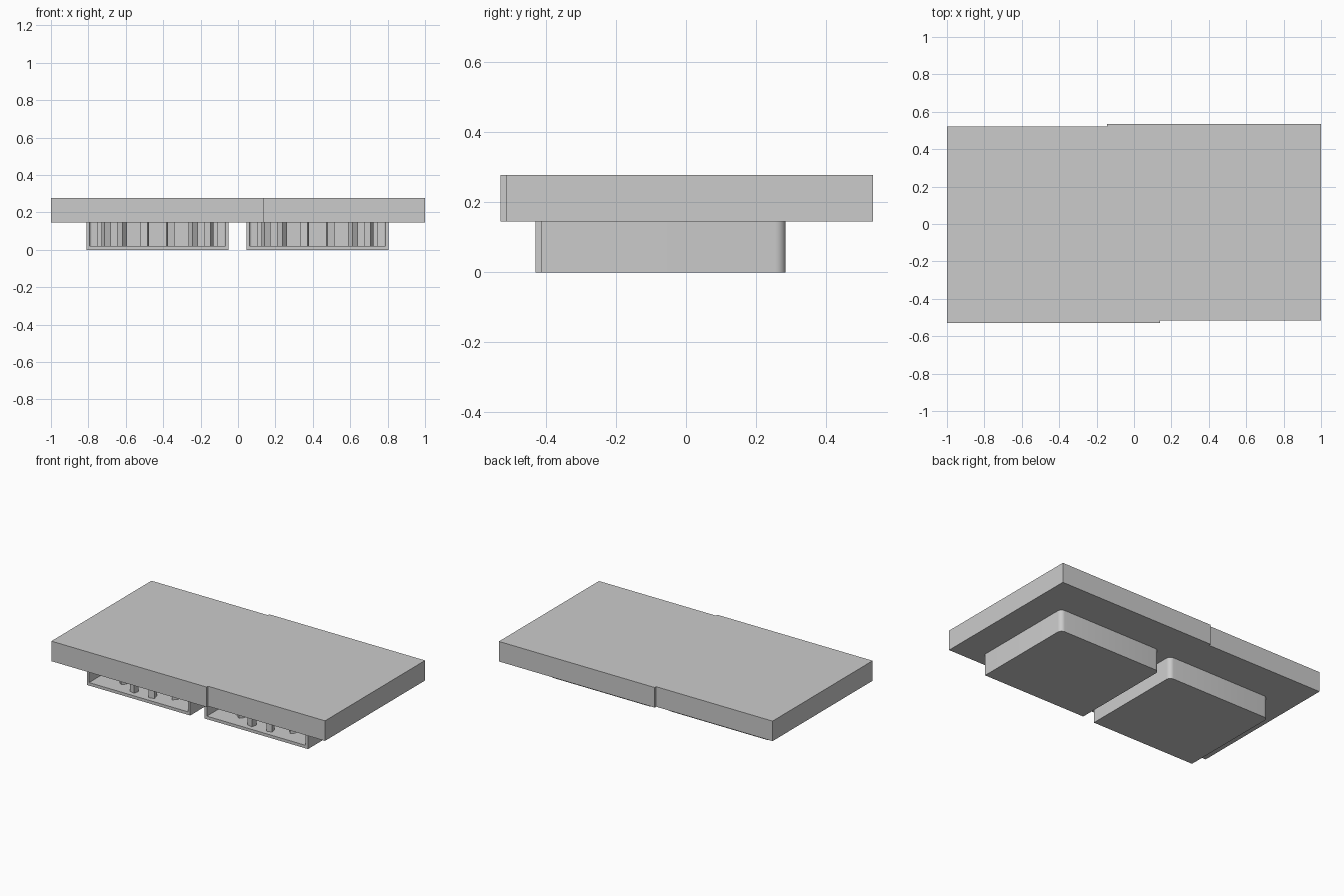
import bpy, bmesh, math
from mathutils import Matrix, Vector

if "Cube" in bpy.data.objects:
    bpy.data.objects.remove(bpy.data.objects["Cube"])

grey = bpy.data.materials.new("light grey")
grey.diffuse_color = (0.6, 0.6, 0.6, 1)
grey.use_nodes = True
grey.node_tree.nodes["Principled BSDF"].inputs["Base Color"].default_value = grey.diffuse_color

Z_FLOOR, Z_SLAB, Z_TOP = 0.02, 0.145, 0.278
HALF_W, HALF_D, WALL = 0.38, 0.35, 0.017


def finish(name, bm, smooth=False):
    bmesh.ops.recalc_face_normals(bm, faces=bm.faces)
    mesh = bpy.data.meshes.new(name)
    bm.to_mesh(mesh)
    bm.free()
    mesh.materials.append(grey)
    obj = bpy.data.objects.new(name, mesh)
    bpy.context.collection.objects.link(obj)
    if smooth:
        bpy.ops.object.select_all(action='DESELECT')
        obj.select_set(True)
        bpy.context.view_layer.objects.active = obj
        bpy.ops.object.shade_smooth_by_angle(angle=math.radians(30))
    return obj


def prism(name, outline, z0, z1, smooth=False):
    bm = bmesh.new()
    face = bm.faces.new([bm.verts.new((x, y, z0)) for x, y in outline])
    top = bmesh.ops.extrude_face_region(bm, geom=[face])
    verts = [g for g in top["geom"] if isinstance(g, bmesh.types.BMVert)]
    bmesh.ops.translate(bm, verts=verts, vec=(0, 0, z1 - z0))
    return finish(name, bm, smooth)


def u_path(cx, cy, inset, radius):
    """Front right, round the two back corners, to front left."""
    w, back = HALF_W - inset, HALF_D - inset
    pts = [(cx + w, cy - HALF_D)]
    for side, start in ((1, 0), (-1, 90)):
        for i in range(7):
            a = math.radians(start + 15 * i)
            pts.append((cx + side * (w - radius) + radius * math.cos(a),
                        cy + back - radius + radius * math.sin(a)))
    return pts + [(cx - w, cy - HALF_D)]


def post_ring(name, cx, cy, count=14, radius=0.305, size=0.037):
    bm = bmesh.new()
    height = Z_SLAB - Z_FLOOR
    for i in range(count):
        a = 2 * math.pi * (i + 0.5) / count - math.pi / 2
        place = (Matrix.Translation(Vector((cx, cy, Z_FLOOR + height / 2)))
                 @ Matrix.Rotation(a, 4, 'Z')
                 @ Matrix.Translation(Vector((radius, 0, 0)))
                 @ Matrix.Diagonal((size, size, height, 1)))
        bmesh.ops.create_cube(bm, size=1, matrix=place)
    return finish(name, bm)


# Top slab: two staggered panels merged into one outline
prism("top_slab", [(-1, -0.53), (0.14, -0.53), (0.14, -0.515), (1, -0.515),
                   (1, 0.535), (-0.145, 0.535), (-0.145, 0.52), (-1, 0.52)],
      Z_SLAB, Z_TOP)

# Two open-fronted trays, each with a ring of posts
for side, cx, cy in (("left", -0.43, -0.08), ("right", 0.425, -0.065)):
    outer = u_path(cx, cy, 0, 0.03)
    inner = u_path(cx, cy, WALL, 0.013)
    prism(side + "_tray_floor", outer, 0, Z_FLOOR, True)
    prism(side + "_tray_wall", outer + inner[::-1], Z_FLOOR, Z_SLAB, True)
    post_ring(side + "_tray_posts", cx, cy)
